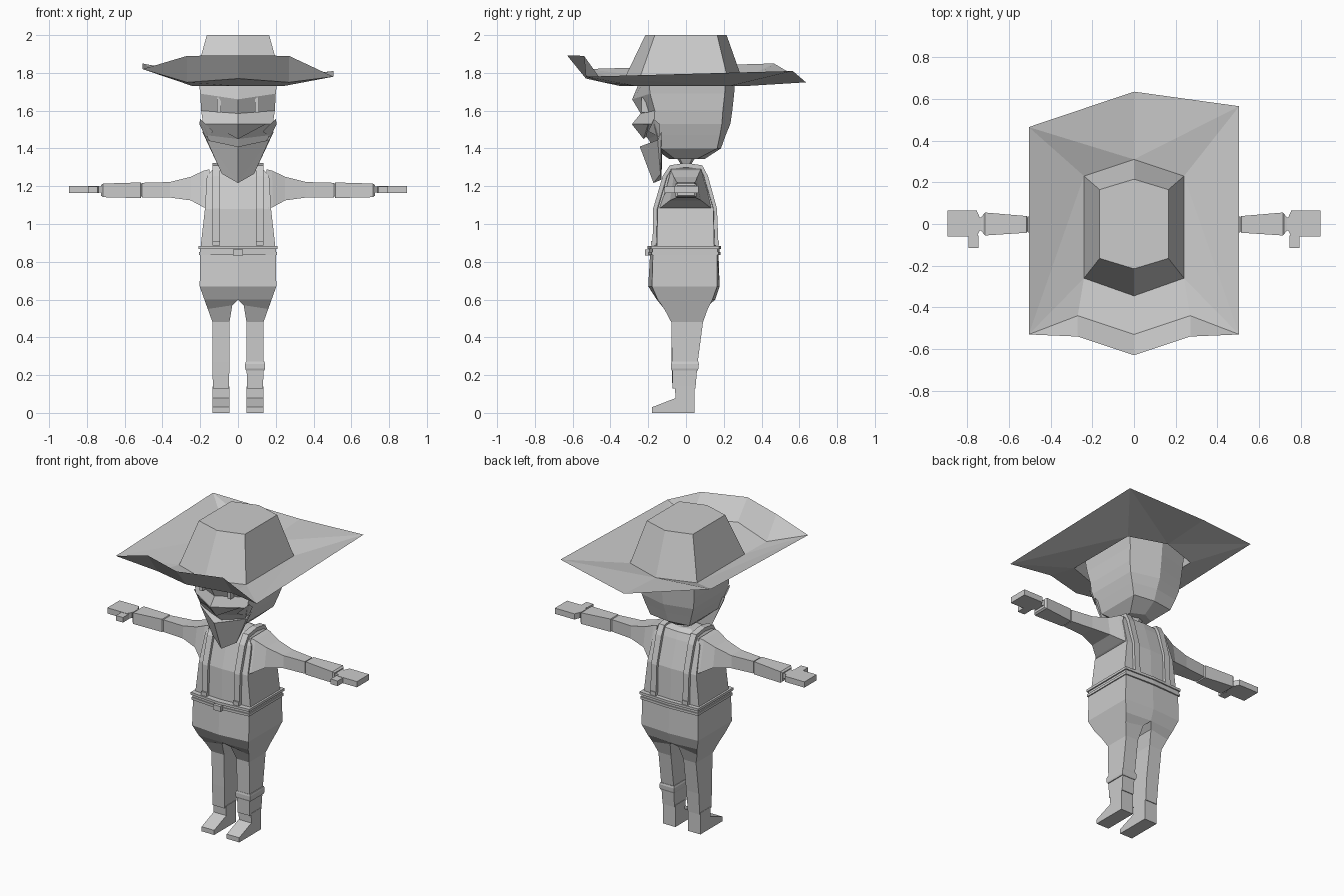
import bpy, bmesh
from mathutils import Vector

grey = bpy.data.materials.new("plain_grey")
grey.diffuse_color = (0.6, 0.6, 0.6, 1)


def make(name, verts, faces):
    me = bpy.data.meshes.new(name)
    me.from_pydata([tuple(v) for v in verts], [], faces)
    bm = bmesh.new()
    bm.from_mesh(me)
    bmesh.ops.remove_doubles(bm, verts=bm.verts, dist=0.0005)
    bmesh.ops.recalc_face_normals(bm, faces=bm.faces)
    bm.to_mesh(me)
    bm.free()
    me.materials.append(grey)
    ob = bpy.data.objects.new(name, me)
    bpy.context.collection.objects.link(ob)
    return ob


def flip(rings):
    return [[(-x, y, z) for x, y, z in r] for r in rings]


def loft(name, rings, caps=(True, True), skip=lambda pts: False):
    """Skin matching rings of points and close the ends."""
    n = len(rings[0])
    verts = [p for r in rings for p in r]
    faces = []
    for i in range(len(rings) - 1):
        for j in range(n):
            k = (j + 1) % n
            f = [i * n + j, i * n + k, (i + 1) * n + k, (i + 1) * n + j]
            if not skip([verts[a] for a in f]):
                faces.append(f)
    if caps[0]:
        faces.append(list(range(n)))
    if caps[1]:
        faces.append([(len(rings) - 1) * n + j for j in range(n)])
    return make(name, verts, faces)


def pair(name, rings, **kw):
    loft(name + "_right", rings, **kw)
    loft(name + "_left", flip(rings), **kw)


def hexa(z, w, yf, yfc, yb, ybc, zf=None):
    """Six-point ring with a ridge at the front and at the back centre."""
    return [(-w, yf, z), (0, yfc, z if zf is None else zf), (w, yf, z),
            (w, yb, z), (0, ybc, z), (-w, yb, z)]


def rect_z(z, x0, x1, y0, y1):
    return [(x0, y0, z), (x1, y0, z), (x1, y1, z), (x0, y1, z)]


def rect_x(x, y0, y1, z0, z1):
    return [(x, y0, z0), (x, y1, z0), (x, y1, z1), (x, y0, z1)]


def box(name, x0, x1, y0, y1, z0, z1):
    return loft(name, [rect_z(z0, x0, x1, y0, y1), rect_z(z1, x0, x1, y0, y1)])


# Hat crown
base = hexa(1.73, .24, -.26, -.345, .23, .31)
loft("hat_crown", [base, hexa(2.0, .165, -.165, -.215, .165, .215)], caps=(False, True))

# Hat brim with a turned-up front flap
brim = base + [
    (-.505, -.53, 1.82), (-.27, -.44, 1.75), (0, -.53, 1.77), (.27, -.44, 1.75),
    (.505, -.53, 1.78), (.505, .565, 1.81), (0, .635, 1.75), (-.505, .465, 1.85),
    (-.27, -.54, 1.89), (0, -.63, 1.893), (.27, -.54, 1.89)]
make("hat_brim", brim, [
    (6, 7, 0), (7, 8, 1, 0), (8, 9, 2, 1), (9, 10, 2),
    (10, 11, 3), (10, 3, 2), (11, 12, 4), (11, 4, 3), (12, 13, 4), (13, 5, 4),
    (13, 6, 5), (6, 0, 5), (6, 14, 7), (14, 15, 8, 7), (15, 16, 9, 8), (16, 10, 9)])

# Head with jutting brow and muzzle
loft("head", [
    hexa(1.345, .08, -.06, -.09, .06, .10),
    hexa(1.40, .14, -.13, -.17, .165, .185),
    hexa(1.47, .165, -.155, -.20, .18, .21, 1.45),
    hexa(1.53, .185, -.17, -.285, .19, .235),
    hexa(1.60, .195, -.165, -.24, .195, .245, 1.585),
    hexa(1.69, .20, -.19, -.285, .205, .255, 1.66),
    hexa(1.78, .21, -.20, -.235, .21, .262)])

# Eyes, cheek ties
for s, side in ((1, "right"), (-1, "left")):
    box("eye_" + side, s * .1 - .011, s * .1 + .011, -.235, -.18, 1.59, 1.67)
    make("cheek_tie_" + side, [
        (s * .13, -.2, 1.49), (s * .2, -.17, 1.555), (s * .205, -.14, 1.53), (s * .17, -.14, 1.46)],
        [(0, 1, 2), (0, 2, 3), (0, 3, 1), (1, 3, 2)])

# Moustache lip under the muzzle
make("moustache", [(-.15, -.2, 1.53), (0, -.288, 1.53), (.15, -.2, 1.53),
                   (0, -.225, 1.45), (0, -.17, 1.5)],
     [(0, 1, 3), (1, 2, 3), (0, 4, 2, 1), (0, 3, 4), (2, 4, 3)])

# Bandana hanging from the cheeks to a point on the chest
front = [(-.19, -.13, 1.49), (-.165, -.15, 1.445), (0, -.245, 1.41), (.165, -.15, 1.445),
         (.19, -.13, 1.49), (.085, -.135, 1.265), (0, -.172, 1.217), (-.085, -.135, 1.265)]
make("bandana", front + [(0, -.13, 1.235), (0, -.125, 1.40)],
     [(1, 7, 6), (1, 6, 2), (2, 6, 3), (3, 6, 5), (0, 7, 1), (4, 3, 5),
      (0, 9, 8, 7), (4, 5, 8, 9), (7, 8, 6), (5, 6, 8), (0, 1, 2, 9), (4, 9, 2, 3)])

# Neck and collar
loft("neck", [hexa(1.30, .04, -.035, -.05, .035, .05), hexa(1.32, .025, -.02, -.03, .02, .03),
              hexa(1.36, .045, -.04, -.055, .04, .055)])

# Shirt body
loft("shirt", [
    hexa(.86, .20, -.155, -.166, .15, .16),
    hexa(1.08, .175, -.15, -.162, .145, .152),
    hexa(1.25, .165, -.10, -.115, .095, .10),
    hexa(1.295, .13, -.075, -.085, .075, .085),
    hexa(1.312, .06, -.04, -.06, .04, .06)])

# Sleeves, forearms, wrists and hands
pair("upper_arm", [
    [(.16, -.152, 1.08), (.16, .145, 1.08), (.15, .08, 1.29), (.15, -.08, 1.29)],
    [(.185, -.13, 1.09), (.185, .125, 1.09), (.18, .075, 1.283), (.18, -.08, 1.283)],
    [(.25, -.085, 1.125), (.25, .08, 1.125), (.25, .06, 1.25), (.25, -.065, 1.25)],
    rect_x(.36, -.05, .05, 1.14, 1.222), rect_x(.508, -.04, .035, 1.14, 1.218)])
pair("forearm", [
    rect_x(.508, -.035, .03, 1.15, 1.21), rect_x(.515, -.042, .038, 1.137, 1.22),
    rect_x(.715, -.055, .055, 1.142, 1.214), rect_x(.725, -.045, .045, 1.15, 1.205)])
pair("wrist", [rect_x(.72, -.045, .045, 1.165, 1.2), rect_x(.75, -.02, .02, 1.168, 1.195)])
pair("hand", [rect_x(.735, -.02, .02, 1.165, 1.2), rect_x(.755, -.06, .065, 1.163, 1.2),
              rect_x(.895, -.06, .065, 1.163, 1.2)])
pair("thumb", [rect_x(.745, -.115, -.055, 1.165, 1.198), rect_x(.795, -.115, -.055, 1.165, 1.198)])

# Suspender straps running over the shoulders
path = [(-.165, .885), (-.162, 1.08), (-.112, 1.25), (-.08, 1.3), (0, 1.312),
        (.08, 1.3), (.105, 1.25), (.152, 1.08), (.16, .885)]
rings = []
for i, p in enumerate(path):
    t = Vector(path[min(i + 1, len(path) - 1)]) - Vector(path[max(i - 1, 0)])
    o = Vector((-t.y, t.x)).normalized() * .012
    rings.append([(x, p[0] + k * o.x, p[1] + k * o.y) for x, k in
                  ((.095, 1), (.135, 1), (.135, -1), (.095, -1))])
pair("suspender", rings)
for s, side in ((1, "right"), (-1, "left")):
    box("strap_clip_front_" + side, s * .115 - .02, s * .115 + .02, -.186, -.15, .885, .91)
    box("strap_clip_back_" + side, s * .115 - .02, s * .115 + .02, .14, .176, .885, .91)

# Belt bands and buckle
for name, z0, z1, e in (("belt_top", .868, .884, .008), ("belt_middle", .852, .868, 0),
                        ("belt_bottom", .836, .852, .005)):
    r = [hexa(z, .202 + e, -.177 - e, -.195 - e, .168 + e, .178 + e) for z in (z0, z1)]
    loft(name, r)
box("buckle", -.026, .026, -.218, -.18, .832, .866)


# Trousers: each half runs from the waist into a leg
def pants(z, xi, xo, fi, fo, bo, bi, zi=None):
    zi = z if zi is None else zi
    return [(xi, fi, zi), (xo, fo, z), (xo, bo, z), (xi, bi, zi)]


pair("trousers", [
    pants(.845, 0, .20, -.19, -.175, .165, .172),
    pants(.67, 0, .203, -.20, -.18, .165, .178),
    pants(.60, 0, .178, -.155, -.15, .14, .155),
    pants(.55, .03, .16, -.12, -.115, .115, .12, .57),
    pants(.48, .045, .135, -.078, -.078, .09, .09),
    pants(.27, .045, .135, -.076, -.074, .062, .062),
    pants(.13, .048, .133, -.072, -.07, .05, .05)],
    skip=lambda pts: all(abs(p[0]) < 1e-4 for p in pts), caps=(False, True))

# Bandage around one shin
loft("shin_wrap", [rect_z(.225, .042, .14, -.076, .062), rect_z(.235, .038, .143, -.08, .066),
                   rect_z(.26, .038, .143, -.08, .068), rect_z(.272, .042, .14, -.077, .065)])

# Boots extruded from a side profile
prof = [(-.18, 0), (.045, 0), (.045, .14), (-.058, .14), (-.056, .078), (-.18, .03)]
pair("boot", [[(x, y, z) for y, z in prof] for x in (.045, .135)])
